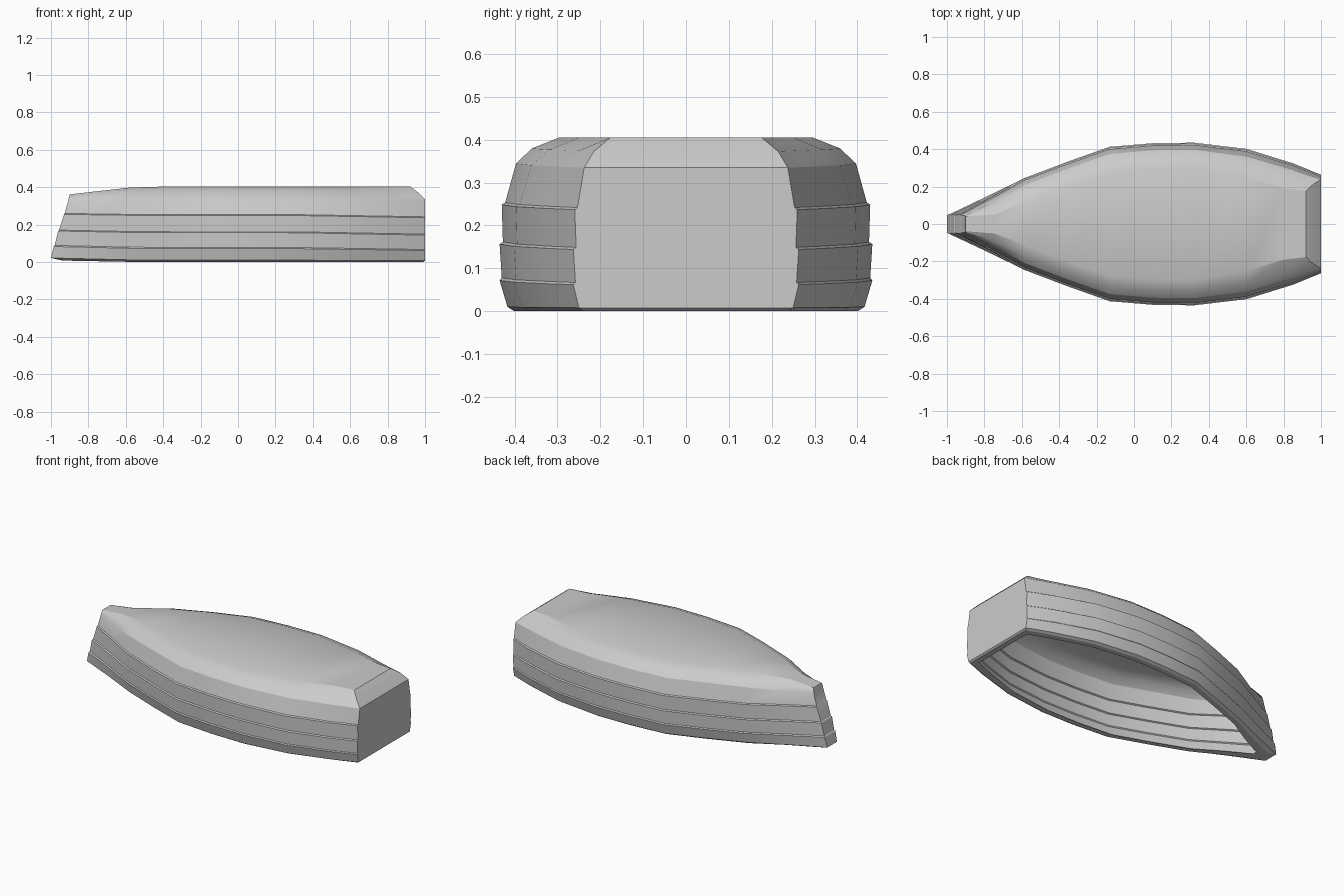
import bpy, bmesh

if "Cube" in bpy.data.objects:
    bpy.data.objects.remove(bpy.data.objects["Cube"])

# Stations along the hull: x, widest half-width, half-width of the flat hull bottom
STATIONS = [(-1, .048, .04), (-.8, .14, .05), (-.58, .243, .115), (-.35, .33, .2),
            (-.13, .408, .275), (.1, .427, .295), (.32, .43, .297), (.6, .397, .25),
            (.85, .32, .19), (1, .258, .177)]

# Levels from the gunwale up: z at bow, middle, stern; taper 0..1; lip; bow x; stern x
LEVELS = [(.008, .0, .0, .22, 0, -.94, .99),
          (.022, .01, .008, .10, 0, -1.0, 1.0),
          (.083, .072, .062, 0, .005, -.985, 1.0),
          (.089, .078, .067, 0, 0, -.98, 1.0),
          (.166, .157, .144, 0, .005, -.962, 1.0),
          (.171, .162, .149, .02, 0, -.957, 1.0),
          (.255, .249, .237, .03, .004, -.93, 1.0),
          (.260, .254, .242, .06, 0, -.927, 1.0),
          (.325, .345, .335, .25, 0, -.908, 1.0),
          (.347, .38, .373, .53, 0, -.904, .962),
          (.362, .405, .405, 1, 0, -.90, .92)]


def ring(bm, level, inner):
    zb, zm, zs, taper, lip, bow, stern = level
    side = []
    for x, wide, flat in STATIONS:
        w = wide - taper * (wide - flat) + lip
        z = zm + (zb - zm) * max(0, (-.5 - x) / .5) + (zs - zm) * max(0, (x - .3) / .7)
        b, s = bow, stern
        if inner:
            w = max(w - .033, .012)
            z *= .94
            b, s = bow + .06, stern - .033
        px = x + (b + 1) * max(0, (-.58 - x) / .42) + (s - 1) * max(0, (x - .6) / .4)
        side.append((px, w, z))
    pts = [(x, -w, z) for x, w, z in side] + [(x, w, z) for x, w, z in reversed(side)]
    return [bm.verts.new(p) for p in pts]


def bridge(bm, a, b):
    n = len(a)
    for i in range(n):
        j = (i + 1) % n
        bm.faces.new((a[i], a[j], b[j], b[i]))


def cap(bm, r):
    n = len(r)
    for i in range(n // 2 - 1):
        bm.faces.new((r[i], r[i + 1], r[n - 2 - i], r[n - 1 - i]))


# Upturned boat hull: outer planked skin, inner skin and the rim joining them
bm = bmesh.new()
skins = []
for inner in (False, True):
    rings = [ring(bm, lv, inner) for lv in LEVELS]
    for a, b in zip(rings, rings[1:]):
        bridge(bm, a, b)
    cap(bm, rings[-1])
    skins.append(rings)
bridge(bm, skins[0][0], skins[1][0])
bmesh.ops.recalc_face_normals(bm, faces=bm.faces)

mesh = bpy.data.meshes.new("upturned_boat_hull")
bm.to_mesh(mesh)
bm.free()
hull = bpy.data.objects.new("upturned_boat_hull", mesh)
bpy.context.collection.objects.link(hull)
bpy.context.view_layer.objects.active = hull
hull.select_set(True)
bpy.ops.object.shade_smooth_by_angle(angle=0.4)
